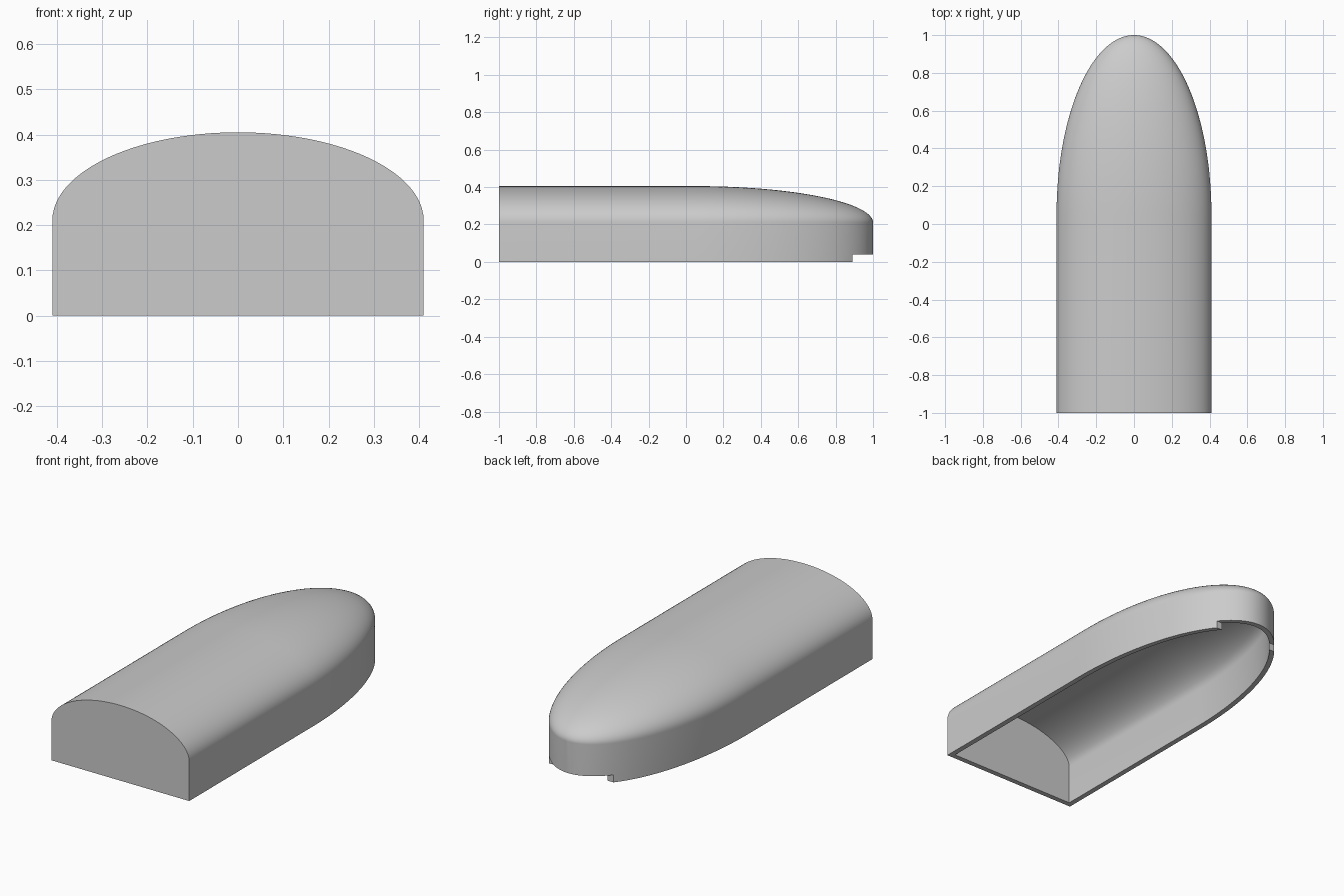
import bpy, bmesh, math

old = bpy.data.objects.get("Cube")
if old:
    bpy.data.objects.remove(old, do_unlink=True)

HALF_WIDTH, SPRING, ARCH = 0.41, 0.21, 0.195   # wall half width, wall height, arch rise
NOSE_START, WALL = 0.05, 0.028

grey = bpy.data.materials.new("plain grey")
grey.use_nodes = True
colour = (0.6, 0.6, 0.6, 1)
grey.diffuse_color = colour
grey.node_tree.nodes["Principled BSDF"].inputs["Base Color"].default_value = colour


def arched_hull(name, inset, bottom, arc_steps=48, nose_steps=40):
    """Arched tunnel, flat at the front, with an elliptical nose at the back."""
    w, h = HALF_WIDTH - inset, ARCH - inset
    length = 1 - inset - NOSE_START
    sections = [(-1 + inset, 1.0)]
    for i in range(nose_steps + 1):
        a = math.pi / 2 * i / nose_steps
        sections.append((NOSE_START + length * math.sin(a), math.cos(a)))
    bm = bmesh.new()
    rings = []
    for y, k in sections:
        points = [(w * k, bottom)]
        for j in range(arc_steps + 1):
            t = math.pi * j / arc_steps
            points.append((w * k * math.cos(t), SPRING + h * k * math.sin(t)))
        points.append((-w * k, bottom))
        rings.append([bm.verts.new((x, y, z)) for x, z in points])
    bm.faces.new(rings[0])
    n = len(rings[0])
    for r, s in zip(rings, rings[1:]):
        for j in range(n):
            bm.faces.new((r[j], s[j], s[(j + 1) % n], r[(j + 1) % n]))
    bmesh.ops.remove_doubles(bm, verts=bm.verts, dist=1e-5)
    bmesh.ops.recalc_face_normals(bm, faces=bm.faces)
    mesh = bpy.data.meshes.new(name)
    bm.to_mesh(mesh)
    bm.free()
    mesh.materials.append(grey)
    obj = bpy.data.objects.new(name, mesh)
    bpy.context.collection.objects.link(obj)
    return obj


def cut(target, cutter):
    cutter.hide_render = True
    mod = target.modifiers.new("cut", "BOOLEAN")
    mod.operation, mod.solver, mod.object = "DIFFERENCE", "EXACT", cutter
    bpy.ops.object.select_all(action="DESELECT")
    bpy.context.view_layer.objects.active = target
    target.select_set(True)
    bpy.ops.object.modifier_apply(modifier=mod.name)
    bpy.data.objects.remove(cutter, do_unlink=True)


# Hollow cover, open underneath
cover = arched_hull("hollow_cover", 0, 0)
cut(cover, arched_hull("cavity", WALL, -0.1))

# Shallow notch under the nose
bpy.ops.mesh.primitive_cube_add(size=1, location=(0, 1.09, -0.06))
notch = bpy.context.object
notch.name = "nose_notch"
notch.scale = (1, 0.4, 0.2)
notch.data.materials.append(grey)
cut(cover, notch)

bpy.ops.object.select_all(action="DESELECT")
bpy.context.view_layer.objects.active = cover
cover.select_set(True)
bpy.ops.object.shade_smooth_by_angle(angle=math.radians(30))
